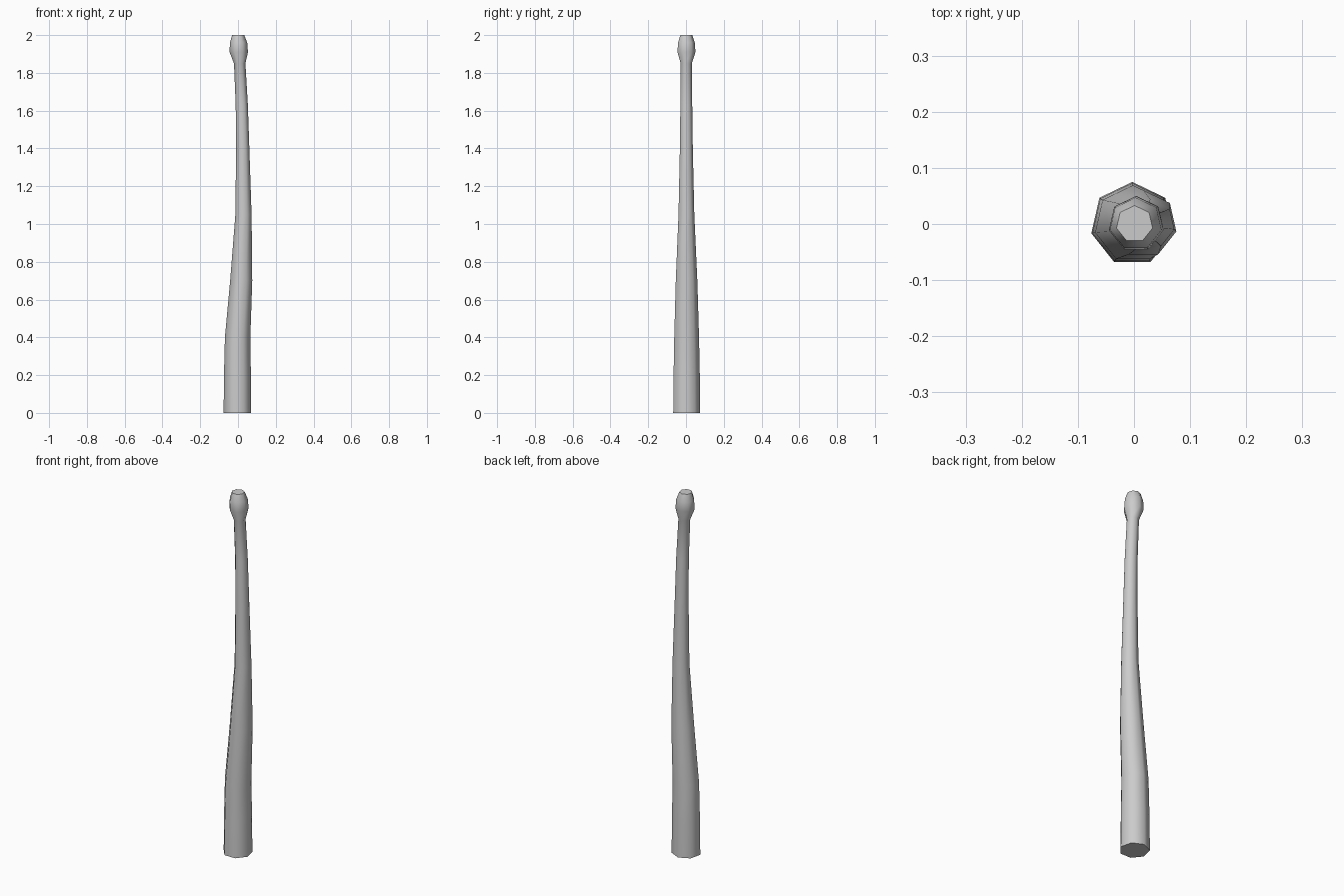
import bpy, bmesh, math

if "Cube" in bpy.data.objects:
    bpy.data.objects.remove(bpy.data.objects["Cube"])

SIDES = 7
# ring stations: height, centre x, radius
PROFILE = [
    (0.0, -0.003, 0.075), (0.2, -0.003, 0.073), (0.4, -0.002, 0.069),
    (0.7, 0.017, 0.060), (1.05, 0.029, 0.044), (1.4, 0.025, 0.036),
    (1.63, 0.020, 0.033), (1.85, 0.009, 0.031),
    (1.91, 0.004, 0.050), (1.96, 0.003, 0.047), (2.0, 0.001, 0.033),
]

# Bent, tapering post with a rounded knob, lofted from seven-sided rings
bm = bmesh.new()
rings = []
for z, cx, r in PROFILE:
    ring = []
    for i in range(SIDES):
        a = math.pi / 2 + 2 * math.pi * i / SIDES
        ring.append(bm.verts.new((cx + r * math.cos(a), r * math.sin(a), z)))
    rings.append(ring)
for lo, hi in zip(rings, rings[1:]):
    for i in range(SIDES):
        j = (i + 1) % SIDES
        bm.faces.new((lo[i], lo[j], hi[j], hi[i]))

# End caps
bm.faces.new(rings[0][::-1])
bm.faces.new(rings[-1])

mesh = bpy.data.meshes.new("post")
bm.to_mesh(mesh)
bm.free()
post = bpy.data.objects.new("post", mesh)
bpy.context.collection.objects.link(post)

# Smooth sides, crisp ends
bpy.context.view_layer.objects.active = post
post.select_set(True)
bpy.ops.object.shade_smooth_by_angle(angle=math.radians(60))
